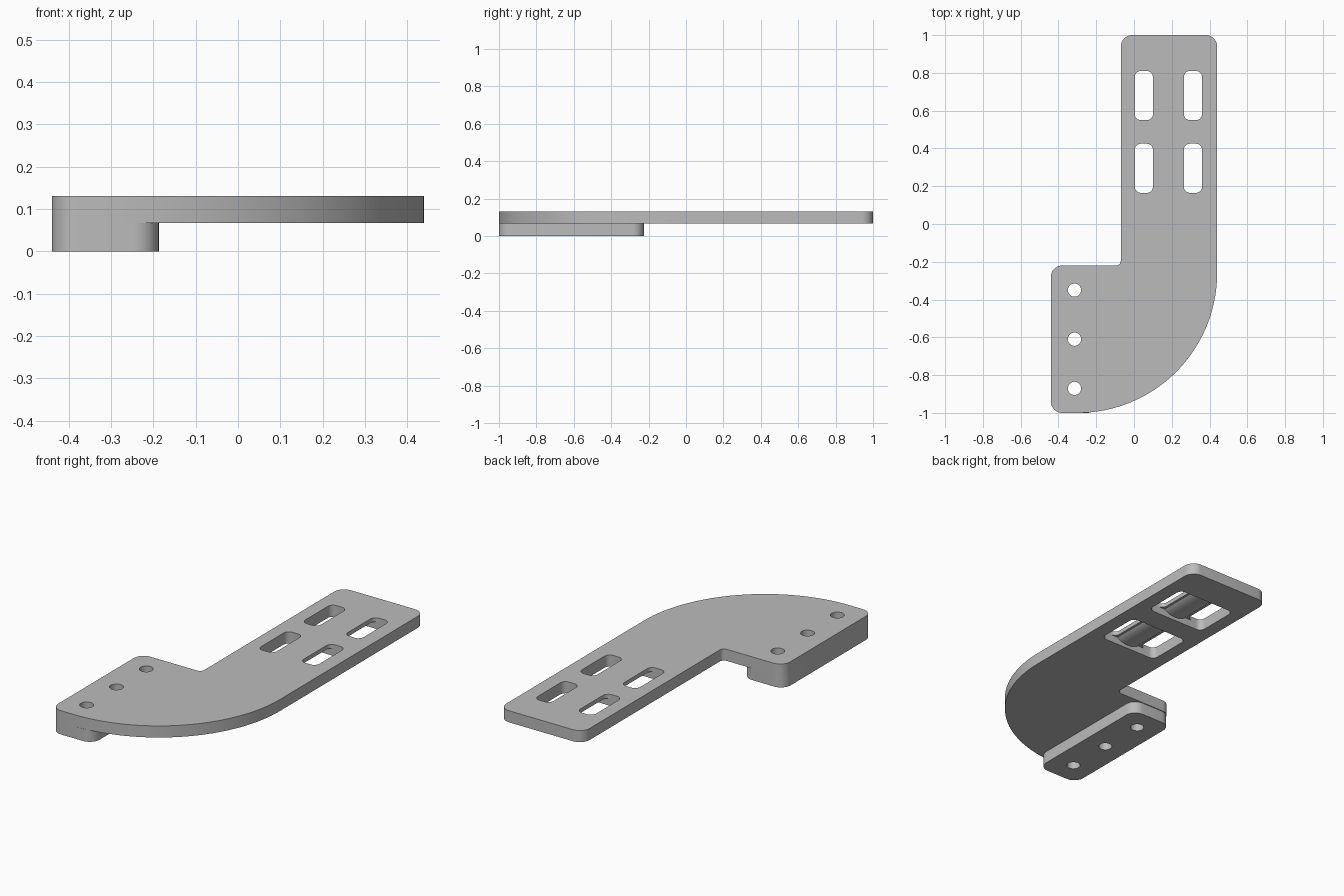
import bpy, bmesh
from math import sin, cos, pi, radians
from mathutils import Vector

cube = bpy.data.objects.get("Cube")
if cube:
    bpy.data.objects.remove(cube, do_unlink=True)

TAB_H, TOP = 0.067, 0.131

grey = bpy.data.materials.new("plain grey")
grey.use_nodes = True
grey.diffuse_color = (0.5, 0.5, 0.5, 1)
grey.node_tree.nodes["Principled BSDF"].inputs["Base Color"].default_value = (0.5, 0.5, 0.5, 1)


def rounded(corners):
    """Outline from right-angled corners given as (x, y, radius)."""
    pts = []
    n = len(corners)
    for i, (x, y, r) in enumerate(corners):
        p = Vector((x, y))
        a = (Vector(corners[i - 1][:2]) - p).normalized()
        b = (Vector(corners[(i + 1) % n][:2]) - p).normalized()
        c = p + (a + b) * r
        steps = 48 if r > 0.5 else 10
        for k in range(steps + 1):
            t = k / steps * pi / 2
            pts.append(c - b * r * cos(t) - a * r * sin(t))
    return pts


def rect(x0, x1, y0, y1, r):
    return rounded([(x0, y0, r), (x1, y0, r), (x1, y1, r), (x0, y1, r)])


def prism(name, outline, low, high, axis="z"):
    """Extrude an outline along z, or an x-z outline along y."""
    bm = bmesh.new()
    place = (lambda p, h: (p[0], p[1], h)) if axis == "z" else (lambda p, h: (p[0], h, p[1]))
    bottom = [bm.verts.new(place(p, low)) for p in outline]
    top = [bm.verts.new(place(p, high)) for p in outline]
    bm.faces.new(bottom)
    bm.faces.new(top)
    for i in range(len(outline)):
        bm.faces.new((bottom[i - 1], bottom[i], top[i], top[i - 1]))
    bmesh.ops.recalc_face_normals(bm, faces=bm.faces)
    mesh = bpy.data.meshes.new(name)
    bm.to_mesh(mesh)
    bm.free()
    mesh.materials.append(grey)
    ob = bpy.data.objects.new(name, mesh)
    bpy.context.collection.objects.link(ob)
    return ob


def activate(ob):
    bpy.ops.object.select_all(action="DESELECT")
    ob.select_set(True)
    bpy.context.view_layer.objects.active = ob


def cut(ob, cutter):
    activate(ob)
    mod = ob.modifiers.new("cut", "BOOLEAN")
    mod.operation, mod.solver, mod.object = "DIFFERENCE", "EXACT", cutter
    bpy.ops.object.modifier_apply(modifier=mod.name)
    bpy.data.objects.remove(cutter, do_unlink=True)


# Main plate with its large swept corner
plate = prism("bracket_plate", rounded([
    (-0.44, -1, 0.06), (0.44, -1, 0.74), (0.44, 1, 0.06),
    (-0.07, 1, 0.06), (-0.07, -0.22, 0.025), (-0.44, -0.22, 0.06)]), TAB_H, TOP)

# Raised mounting pad under the foot
pad = prism("mounting_pad", rect(-0.44, -0.187, -1, -0.225, 0.06), 0, TAB_H)

# Screw holes through plate and pad
for ob in (plate, pad):
    for y in (-0.87, -0.61, -0.35):
        ring = [(-0.315 + 0.035 * cos(k * pi / 16), y + 0.035 * sin(k * pi / 16)) for k in range(32)]
        cut(ob, prism("hole_cutter", ring, -0.1, 0.3))

# Strap slots, joined underneath around a rounded bridge
bridge = [(0.182 - 0.08 * cos(k * pi / 24), TOP - 0.045 * sin(k * pi / 24)) for k in range(4, 21)]
shoulder = bridge[0][1]
passage = [(0.05, 0), (0.05, shoulder)] + bridge + [(0.314, shoulder), (0.314, 0)]
for y0, y1 in ((0.165, 0.425), (0.55, 0.81)):
    for x0 in (0.004, 0.264):
        cut(plate, prism("slot_cutter", rect(x0, x0 + 0.096, y0, y1, 0.032), 0, 0.3))
    cut(plate, prism("passage_cutter", passage, y0, y1, "y"))

# Smooth the rounded walls, keep the rims sharp
for ob in (plate, pad):
    activate(ob)
    bpy.ops.object.shade_smooth_by_angle(angle=radians(30))
